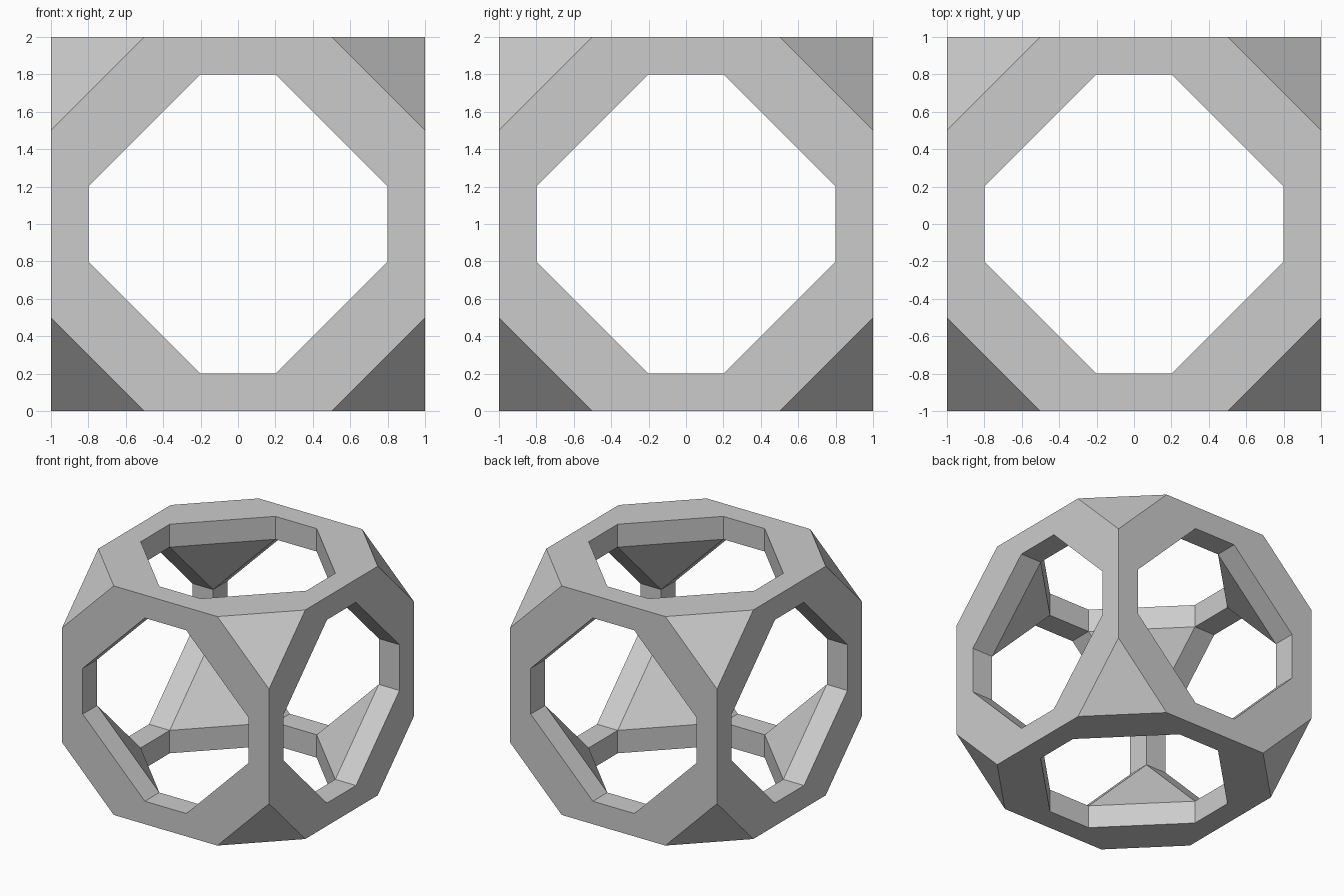
import bpy
import bmesh
from itertools import product
from mathutils import Vector

cube = bpy.data.objects.get("Cube")
if cube:
    bpy.data.objects.remove(cube, do_unlink=True)

OUTER, OUTER_CUT = 1.0, 0.5    # outer half size, half length of each straight side
INNER, INNER_CUT = 0.8, 0.2    # the same for the openings and the cavity

grey = bpy.data.materials.new("plain grey")
grey.use_nodes = True
colour = (0.6, 0.6, 0.6, 1)
grey.diffuse_color = colour
grey.node_tree.nodes["Principled BSDF"].inputs["Base Color"].default_value = colour

bm = bmesh.new()


def add_face(points):
    bm.faces.new([bm.verts.new(p) for p in points])


def octagon(axis, depth, far, near):
    """Eight corners of a cut square, lying across the given axis."""
    ring = []
    for su, sv in ((1, 1), (-1, 1), (-1, -1), (1, -1)):
        pair = [(far * su, near * sv), (near * su, far * sv)]
        ring += pair if su == sv else pair[::-1]
    points = []
    for u, v in ring:
        p = Vector((0, 0, 0))
        p[axis], p[(axis + 1) % 3], p[(axis + 2) % 3] = depth, u, v
        points.append(p)
    return points


# Six sides: a flat octagonal frame and the straight walls of its opening
for axis, side in product(range(3), (-1, 1)):
    loops = [octagon(axis, side * OUTER, OUTER, OUTER_CUT),
             octagon(axis, side * OUTER, INNER, INNER_CUT),
             octagon(axis, side * INNER, INNER, INNER_CUT)]
    for a, b in zip(loops, loops[1:]):
        for i in range(8):
            j = (i + 1) % 8
            add_face((a[i], a[j], b[j], b[i]))

# Eight corners: an outer and an inner triangle each
for signs in product((-1, 1), repeat=3):
    for far, near in ((OUTER, OUTER_CUT), (INNER, INNER_CUT)):
        add_face([[s * (near if k == axis else far) for k, s in enumerate(signs)]
                  for axis in range(3)])

bmesh.ops.remove_doubles(bm, verts=bm.verts[:], dist=0.001)
bmesh.ops.recalc_face_normals(bm, faces=bm.faces[:])
bmesh.ops.translate(bm, verts=bm.verts[:], vec=(0, 0, OUTER))

mesh = bpy.data.meshes.new("truncated_cube_frame")
bm.to_mesh(mesh)
bm.free()
mesh.materials.append(grey)
frame = bpy.data.objects.new("truncated_cube_frame", mesh)
bpy.context.collection.objects.link(frame)
